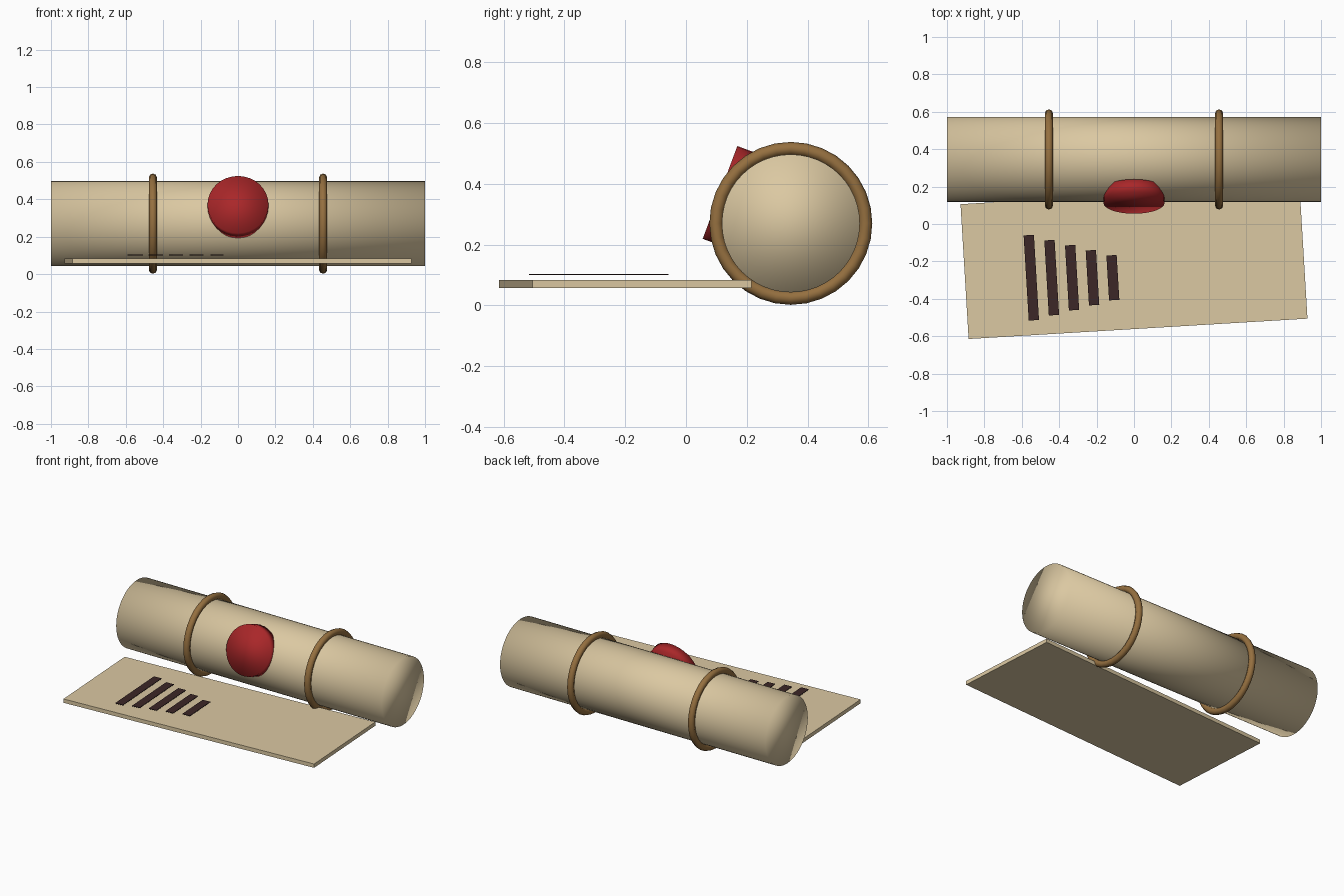
import bpy
import math

cube = bpy.data.objects.get("Cube")
if cube:
    bpy.data.objects.remove(cube, do_unlink=True)


def material(name, rgb):
    mat = bpy.data.materials.new(name)
    mat.use_nodes = True
    colour = (*rgb, 1.0)
    mat.diffuse_color = colour
    mat.node_tree.nodes["Principled BSDF"].inputs["Base Color"].default_value = colour
    return mat


PARCHMENT = material("parchment", (0.71, 0.58, 0.36))
CORD = material("brown cord", (0.30, 0.16, 0.05))
WAX = material("red wax", (0.40, 0.02, 0.022))
INK = material("dark ink", (0.045, 0.02, 0.02))

ROLL_Y, ROLL_Z, ROLL_R = 0.345, 0.27, 0.227
SHEET_TURN = 0.06


def finish(name, mat, smooth=False):
    obj = bpy.context.object
    obj.name = obj.data.name = name
    obj.data.materials.append(mat)
    if smooth:
        bpy.ops.object.shade_smooth()
    return obj


def slab(name, mat, location, size, turn):
    bpy.ops.mesh.primitive_cube_add(size=1, location=location, rotation=(0, 0, turn))
    bpy.context.object.scale = size
    return finish(name, mat)


# Rolled parchment, softly shaded over its flat ends
bpy.ops.mesh.primitive_cylinder_add(vertices=48, radius=ROLL_R, depth=2,
                                    location=(0, ROLL_Y, ROLL_Z),
                                    rotation=(0, math.pi / 2, 0))
finish("parchment_roll", PARCHMENT, smooth=True)

# Cord rings around the roll
for side, x in (("right", -0.455), ("left", 0.455)):
    bpy.ops.mesh.primitive_torus_add(major_segments=32, minor_segments=8,
                                     major_radius=0.246, minor_radius=0.022,
                                     location=(x, ROLL_Y, ROLL_Z),
                                     rotation=(0, math.pi / 2, 0))
    finish(f"cord_ring_{side}", CORD, smooth=True)

# Wax seal: a disc leaning back against the roll
tilt, depth = math.radians(20.5), 0.075
bpy.ops.mesh.primitive_cylinder_add(
    vertices=32, radius=0.163, depth=depth,
    location=(0, 0.112 + depth / 2 * math.cos(tilt), 0.372 - depth / 2 * math.sin(tilt)),
    rotation=(math.pi / 2 - tilt, 0, 0))
finish("wax_seal", WAX, smooth=True)

# Unrolled sheet
slab("open_sheet", PARCHMENT, (0, -0.2, 0.07), (1.815, 0.722, 0.026), SHEET_TURN)

# Written lines, each shorter than the one before
for i in range(5):
    slab(f"ink_line_{i + 1}", INK, (-0.549 + 0.109 * i, -0.287, 0.102),
         (0.055, 0.456 - 0.054 * i, 0.004), SHEET_TURN)
